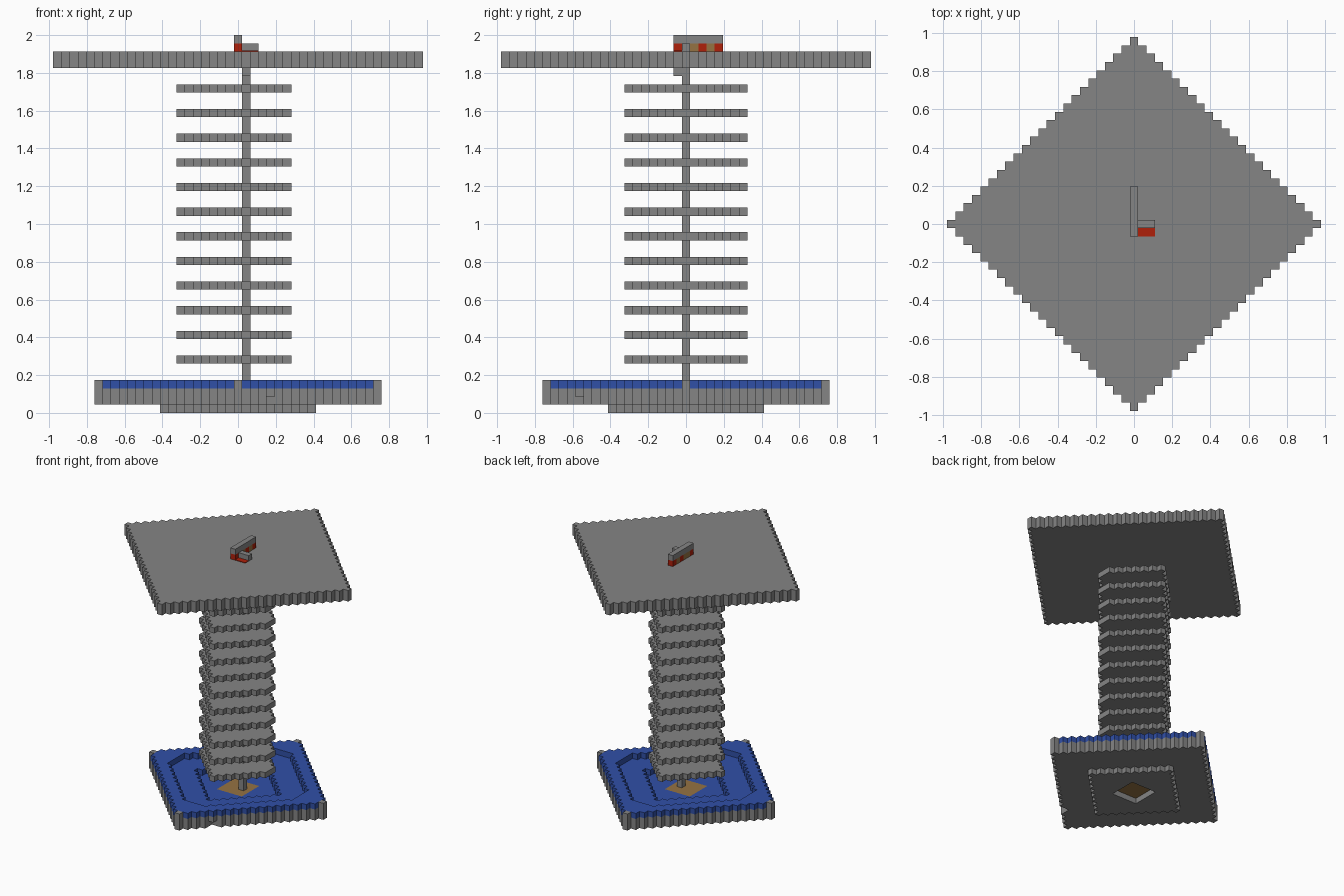
import bpy
import bmesh
from mathutils import Vector

V = 2 / 46  # edge length of one block

cube = bpy.data.objects.get("Cube")
if cube:
    bpy.data.objects.remove(cube)


def make_material(name, rgb):
    mat = bpy.data.materials.new(name)
    mat.use_nodes = True
    mat.diffuse_color = (*rgb, 1)
    mat.node_tree.nodes["Principled BSDF"].inputs["Base Color"].default_value = (*rgb, 1)
    return mat


STONE, WATER, RED, WOOD = range(4)
materials = [
    make_material("stone grey", (0.235, 0.235, 0.235)),
    make_material("water blue", (0.03, 0.08, 0.39)),
    make_material("signal red", (0.43, 0.014, 0.003)),
    make_material("wood brown", (0.30, 0.17, 0.055)),
]
SIDES = [Vector(d) for d in ((1, 0, 0), (-1, 0, 0), (0, 1, 0), (0, -1, 0), (0, 0, 1), (0, 0, -1))]


def blocks(name, cells):
    """Object from a {(x, y, layer): colour} grid, keeping only outer faces."""
    bm = bmesh.new()
    for cell, colour in cells.items():
        middle = Vector(cell) + Vector((0, 0, 0.5))
        for n in SIDES:
            if tuple(int(a + b) for a, b in zip(cell, n)) in cells:
                continue
            u = Vector((n.y, n.z, n.x))
            w = n.cross(u)
            corners = (u + w, w - u, -u - w, u - w)
            face = bm.faces.new([bm.verts.new((middle + (n + c) / 2) * V) for c in corners])
            face.material_index = colour
    bmesh.ops.remove_doubles(bm, verts=bm.verts, dist=V / 100)
    mesh = bpy.data.meshes.new(name)
    bm.to_mesh(mesh)
    bm.free()
    for mat in materials:
        mesh.materials.append(mat)
    obj = bpy.data.objects.new(name, mesh)
    bpy.context.collection.objects.link(obj)
    return obj


def diamond(radius):
    """Block columns of a stepped diamond."""
    span = range(-radius, radius + 1)
    return [(x, y) for x in span for y in span if abs(x) + abs(y) <= radius]


# Foot with a square opening underneath
blocks("foot", {(x, y, 0): STONE for x, y in diamond(9) if max(abs(x), abs(y)) > 2})

# Basin: stone floor and walls, stepped water, stone tips on the rim
basin = {}
for x, y in diamond(17):
    reach, far = abs(x) + abs(y), max(abs(x), abs(y))
    basin[x, y, 1] = WOOD if far <= 2 else WATER if reach <= 8 else STONE
    if reach > 8:
        basin[x, y, 2] = WATER if reach < 16 else STONE
    if reach > 14 or far > 12:
        basin[x, y, 3] = STONE if far == 17 else WATER
del basin[4, -13, 1]  # small notch in the front edge
blocks("basin", basin)

# Central shaft with a side block under the roof
shaft = {(1, 0, z): STONE for z in range(2, 42)}
shaft[1, -1, 41] = STONE
blocks("shaft", shaft)

# Stack of floors, each missing the tip on one side
floors = blocks("tower_floors", {(x, y, 6): STONE for x, y in diamond(7) if x < 7})
stack = floors.modifiers.new("stack", "ARRAY")
stack.count = 12
stack.use_relative_offset = False
stack.use_constant_offset = True
stack.constant_offset_displace = (0, 0, 3 * V)

# Roof slab
blocks("roof_slab", {(x, y, z): STONE for x, y in diamond(22) for z in (42, 43)})

# Rooftop wall: alternating red and wood blocks under a stone cap
wall = {(0, y, 45): STONE for y in range(-1, 5)}
for y in range(-1, 5):
    wall[0, y, 44] = RED if y in (-1, 2, 4) else WOOD
for x in (1, 2):
    wall[x, 0, 44] = STONE
blocks("rooftop_wall", wall)

# Thin red plate on the roof beside the wall
plate = blocks("red_plate", {(x, -1, 0): RED for x in (1, 2)})
plate.scale.z = 0.1
plate.location.z = 44 * V
